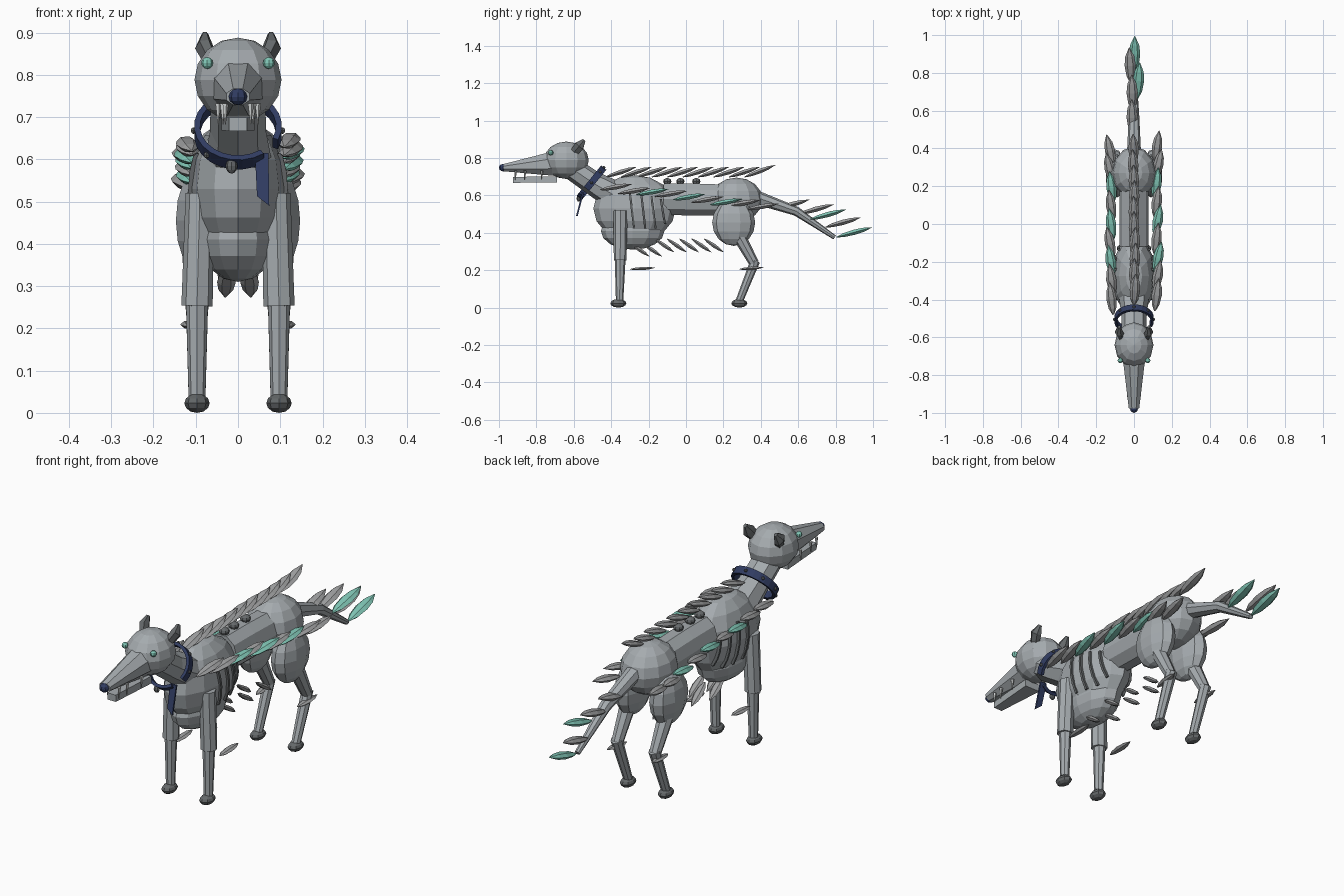
import bpy, bmesh, math, random
from mathutils import Vector, Matrix

if "Cube" in bpy.data.objects:
    bpy.data.objects.remove(bpy.data.objects["Cube"])

random.seed(4)


def material(name, rgb):
    m = bpy.data.materials.new(name)
    m.diffuse_color = (*rgb, 1)
    m.use_nodes = True
    m.node_tree.nodes["Principled BSDF"].inputs["Base Color"].default_value = m.diffuse_color
    return m


FUR = material("grey_fur", (0.38, 0.41, 0.43))
PLUME = material("feather_grey", (0.35, 0.355, 0.36))
TEAL = material("teal", (0.22, 0.57, 0.47))
DARK = material("dark_grey", (0.13, 0.14, 0.145))
NAVY = material("navy", (0.03, 0.045, 0.12))
PALE = material("pale_bone", (0.6, 0.62, 0.62))


def finish(name, bm, mat):
    bmesh.ops.recalc_face_normals(bm, faces=bm.faces)
    me = bpy.data.meshes.new(name)
    bm.to_mesh(me)
    bm.free()
    me.materials.append(mat)
    ob = bpy.data.objects.new(name, me)
    bpy.context.collection.objects.link(ob)
    return ob


def ball(name, centre, radii, mat, segs=12, rings=8):
    bm = bmesh.new()
    bmesh.ops.create_uvsphere(bm, u_segments=segs, v_segments=rings, radius=1)
    bm.transform(Matrix.Translation(centre) @ Matrix.Diagonal((*radii, 1)))
    return finish(name, bm, mat)


def loft(name, rings, mat, sides=8, turn=0.0):
    """Skin rings given as (point, half width, half height) along a path."""
    bm = bmesh.new()
    pts = [Vector(r[0]) for r in rings]
    loops = []
    for i, (_, w, h) in enumerate(rings):
        t = (pts[min(i + 1, len(pts) - 1)] - pts[max(i - 1, 0)]).normalized()
        side = (Vector((1, 0, 0)) - t * t.x).normalized()
        up = side.cross(t)
        loop = []
        for k in range(sides):
            a = turn + k * math.tau / sides
            loop.append(bm.verts.new(pts[i] + side * w * math.cos(a) + up * h * math.sin(a)))
        loops.append(loop)
    for a, b in zip(loops, loops[1:]):
        for k in range(sides):
            n = (k + 1) % sides
            bm.faces.new((a[k], a[n], b[n], b[k]))
    bm.faces.new(loops[0])
    bm.faces.new(loops[-1])
    return finish(name, bm, mat)


def feather(name, base, tip, mat=PLUME, width=0.028, thick=0.014):
    a, b = Vector(base), Vector(tip)
    shape = ((0, .15), (.2, .75), (.5, 1), (.75, .8), (1, .06))
    return loft(name, [(a.lerp(b, f), width * s, thick * s) for f, s in shape], mat, 6)


# torso
CHEST, CHEST_R = (0, -0.275, 0.53), (0.112, 0.22, 0.178)
ball("chest", CHEST, CHEST_R, FUR)
ball("belly", (0, -0.285, 0.41), (0.09, 0.17, 0.1), FUR)
loft("waist", [((0, -0.12, 0.58), 0.078, 0.088), ((0, 0.03, 0.578), 0.078, 0.09),
               ((0, 0.18, 0.575), 0.078, 0.088)], FUR, 10)
ball("hips", (0, 0.27, 0.577), (0.115, 0.14, 0.118), FUR)
for y in (-0.1, -0.03, 0.055):
    ball("vertebra", (0, y, 0.675), (0.024, 0.022, 0.018), DARK, 8, 6)

# neck and head
loft("neck", [((0, -0.64, 0.765), 0.065, 0.06), ((0, -0.50, 0.668), 0.066, 0.064),
              ((0, -0.33, 0.57), 0.085, 0.085)], FUR)
ball("head", (0, -0.64, 0.788), (0.103, 0.12, 0.1), FUR)
loft("snout", [((0, -0.68, 0.772), 0.068, 0.076), ((0, -0.975, 0.748), 0.03, 0.021)],
     FUR, 8, math.pi / 8)
loft("lower_jaw", [((0, -0.69, 0.685), 0.055, 0.024), ((0, -0.925, 0.683), 0.03, 0.022)],
     FUR, 4, math.pi / 4)
ball("nose", (0, -0.978, 0.748), (0.022, 0.022, 0.02), NAVY, 8, 6)

for s in (-1, 1):
    ball("eye", (s * 0.073, -0.723, 0.828), (0.014, 0.014, 0.014), TEAL, 8, 6)
    loft("ear", [((s * 0.066, -0.595, 0.835), 0.018, 0.026), ((s * 0.08, -0.57, 0.865), 0.022, 0.03),
                 ((s * 0.078, -0.545, 0.896), 0.008, 0.01)], DARK, 6)
    for y in (-0.91, -0.86, -0.77):
        x = s * (0.03 + (y + 0.91) * 0.12)
        loft("tooth", [((x, y, 0.732), 0.008, 0.008), ((x, y - 0.004, 0.682), 0.001, 0.001)], PALE, 5)

    # front legs
    x = s * 0.097
    loft("front_upper_leg", [((s * 0.09, -0.35, 0.52), 0.034, 0.038),
                             ((x, -0.352, 0.253), 0.037, 0.034)], FUR)
    loft("front_lower_leg", [((x, -0.352, 0.26), 0.026, 0.029), ((x, -0.355, 0.04), 0.02, 0.02)], FUR)
    ball("front_paw", (x, -0.362, 0.023), (0.03, 0.043, 0.023), DARK, 8, 6)
    feather("front_leg_feather", (s * 0.117, -0.30, 0.205), (s * 0.117, -0.165, 0.213),
            width=0.02, thick=0.01)

    # hind legs
    ball("thigh", (s * 0.09, 0.255, 0.455), (0.06, 0.115, 0.125), FUR, 10, 8)
    loft("hind_upper_shank", [((x, 0.28, 0.39), 0.036, 0.036), ((x, 0.365, 0.235), 0.026, 0.026)], FUR)
    loft("hind_lower_shank", [((x, 0.37, 0.25), 0.026, 0.026), ((x, 0.285, 0.035), 0.02, 0.02)], FUR)
    ball("hind_paw", (x, 0.285, 0.023), (0.03, 0.043, 0.023), DARK, 8, 6)
    feather("hind_leg_feather", (s * 0.105, 0.285, 0.205), (s * 0.115, 0.415, 0.215),
            width=0.02, thick=0.01)

    # ribs hugging the chest
    for y, top, low in ((-0.3, 0.615, 0.43), (-0.24, 0.615, 0.425), (-0.185, 0.595, 0.425), (-0.135, 0.58, 0.45)):
        rings = []
        for k in range(5):
            f = k / 4
            p = (y + 0.022 * f, top + (low - top) * f)
            d = 1 - ((p[0] - CHEST[1]) / CHEST_R[1]) ** 2 - ((p[1] - CHEST[2]) / CHEST_R[2]) ** 2
            rings.append(((s * CHEST_R[0] * math.sqrt(max(d, 0)), *p), 0.009, 0.008))
        loft("rib", rings, DARK, 4, math.pi / 4)

    # flank feathers
    for i in range(9):
        y = -0.46 + i * 0.098 + (0.0 if s > 0 else -0.02)
        z = 0.625 - i * 0.0125 + random.uniform(-0.008, 0.008)
        splay = 0.135 + random.uniform(-0.008, 0.014)
        feather("flank_feather", (s * 0.11, y, z), (s * splay, y + 0.17, z + 0.03),
                TEAL if i in (2, 4, 6) else PLUME, 0.027, 0.015)

# tail with feathers
loft("tail", [((0, 0.36, 0.595), 0.038, 0.038), ((0, 0.59, 0.515), 0.027, 0.025),
              ((0, 0.795, 0.375), 0.012, 0.012)], FUR)
for x, y, z, mat in ((-0.012, 0.47, 0.525, PLUME), (-0.012, 0.6, 0.5, PLUME), (0.03, 0.665, 0.472, TEAL),
                     (-0.025, 0.745, 0.43, PLUME), (0.004, 0.805, 0.377, TEAL)):
    feather("tail_feather", (x * 0.6, y, z), (x, y + 0.19, z + 0.052), mat, 0.03, 0.016)

# spine feathers
for i in range(10):
    y = -0.43 + i * 0.0825
    x = random.uniform(-0.012, 0.012)
    feather("spine_feather", (0, y, 0.698), (x, y + 0.165, 0.752 + 0.01 * (i == 9)))

# underside feathers
for i in range(7):
    y = -0.3 + i * 0.066
    x = 0.025 * (-1) ** i
    z = 0.368 if i > 1 else 0.345
    feather("belly_feather", (x, y, z), (x * 1.2, y + 0.105, z - 0.072), width=0.022, thick=0.012)


# torn collar, open at the front right
CENTRE = Vector((0, -0.505, 0.668))
RISE, AXIS = Vector((0, 0.63, 0.777)), Vector((0, -0.777, 0.63))


def on_collar(deg, r):
    a = math.radians(deg)
    return CENTRE + Vector((1, 0, 0)) * r * math.cos(a) + RISE * r * math.sin(a)


bm = bmesh.new()
sections = []
for k in range(23):
    deg = -24 + k * (330 / 22)
    sections.append([bm.verts.new(on_collar(deg, r) + AXIS * h)
                     for r, h in ((0.09, -0.018), (0.104, -0.018), (0.104, 0.018), (0.09, 0.018))])
for a, b in zip(sections, sections[1:]):
    for j in range(4):
        bm.faces.new((a[j], a[(j + 1) % 4], b[(j + 1) % 4], b[j]))
bm.faces.new(sections[0])
bm.faces.new(sections[-1])
finish("collar", bm, NAVY)
for deg in (0, 45, 90, 135, 180, 225):
    ball("collar_stud", on_collar(deg, 0.105), (0.008, 0.008, 0.008), DARK, 6, 4)
ball("collar_tag", on_collar(262, 0.109), (0.014, 0.012, 0.018), DARK, 8, 6)

# hanging strap end
bm = bmesh.new()
outline = ((0.04, -0.555, 0.615), (0.072, -0.555, 0.615), (0.074, -0.588, 0.49), (0.045, -0.582, 0.513))
front = [bm.verts.new(p) for p in outline]
back = [bm.verts.new((p[0], p[1] + 0.009, p[2])) for p in outline]
bm.faces.new(front)
bm.faces.new(back)
for j in range(4):
    n = (j + 1) % 4
    bm.faces.new((front[j], front[n], back[n], back[j]))
finish("collar_strap", bm, NAVY)
